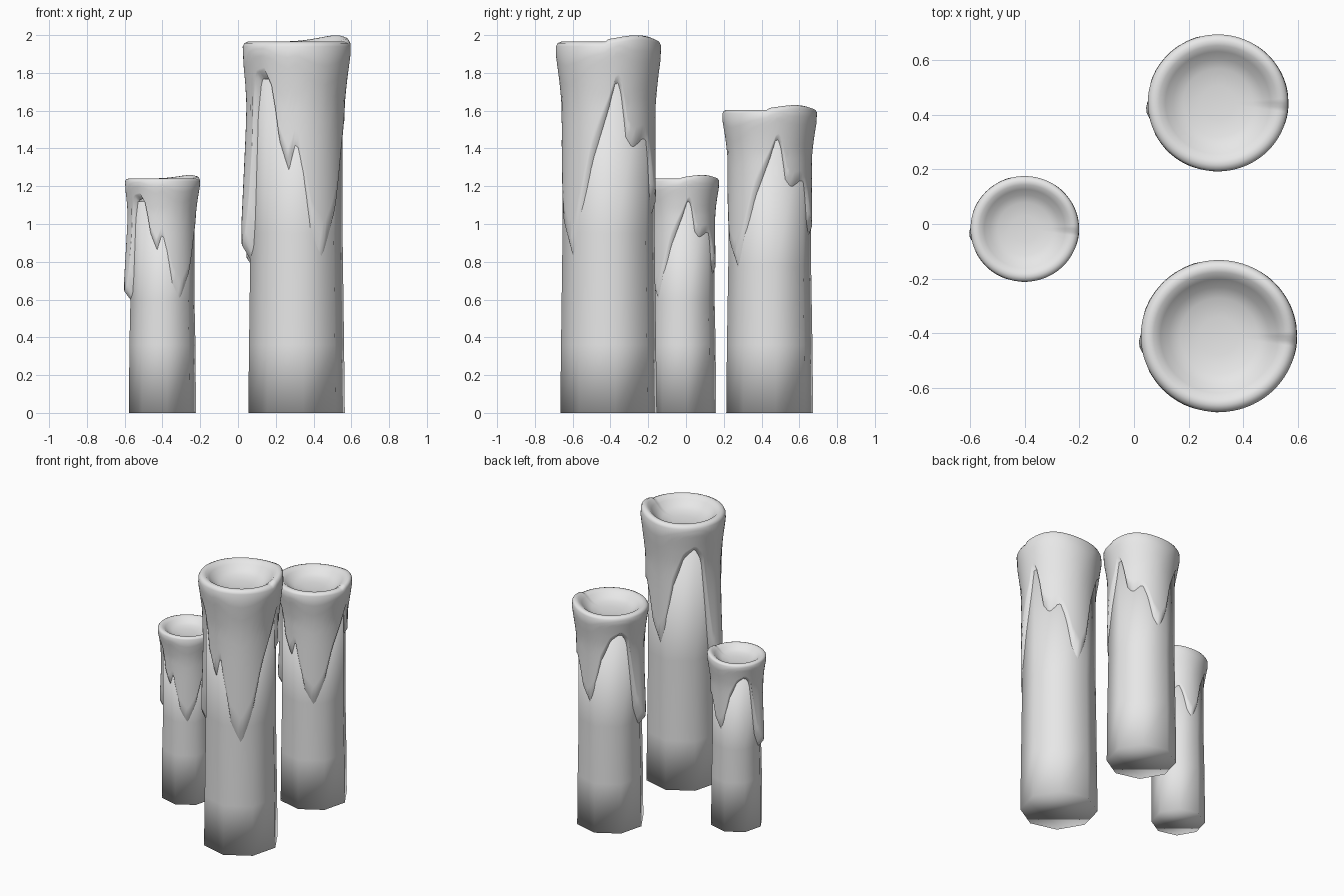
import bpy, bmesh
from math import sin, cos, radians, exp

cube = bpy.data.objects.get("Cube")
if cube:
    bpy.data.objects.remove(cube)

wax = bpy.data.materials.new("pale_wax")
wax.use_nodes = True
wax.diffuse_color = (0.8, 0.8, 0.8, 1)
wax.node_tree.nodes["Principled BSDF"].inputs["Base Color"].default_value = (0.8, 0.8, 0.8, 1)

COLUMNS = 90
# Lower edge of the melted wax: angle in degrees, height
DRIPS = [(2, 1.64), (7, 1.74), (13, 1.76), (18, 1.68), (23, 1.48), (34, 1.42),
         (50, 1.44), (62, 1.34), (72, 1.15), (84, 1.05), (95, 1.15), (108, 1.5),
         (125, 1.72), (142, 1.78), (155, 1.7), (163, 1.4), (172, 1.0), (186, .78),
         (198, .9), (208, 1.6), (217, 1.78), (232, 1.8), (241, 1.7), (247, 1.45),
         (260, 1.29), (270, 1.44), (279, 1.2), (288, .96), (305, .82), (322, 1.0),
         (338, 1.35), (350, 1.5), (362, 1.64)]
# Outer radius of the melted wax by height
WALL = [(.6, .25), (1.0, .254), (1.5, .25), (1.65, .252), (1.78, .266), (1.9, .283), (1.94, .281)]
# Rolled rim and the dished top: radius, height
RIM = [(.272, 1.957), (.255, 1.965), (.235, 1.962), (.21, 1.94), (.18, 1.91), (.14, 1.89), (.07, 1.88)]


def lookup(table, x):
    """Straight-line interpolation in a table of pairs."""
    if x <= table[0][0]:
        return table[0][1]
    for (a, va), (b, vb) in zip(table, table[1:]):
        if x <= b:
            return va + (vb - va) * (x - a) / (b - a)
    return table[-1][1]


def ring(bm, points):
    return [bm.verts.new(p) for p in points]


def bridge(bm, lower, upper):
    n = len(lower)
    for i in range(n):
        j = (i + 1) % n
        bm.faces.new((lower[i], lower[j], upper[j], upper[i]))


def finish(bm, name, location):
    bmesh.ops.recalc_face_normals(bm, faces=bm.faces)
    mesh = bpy.data.meshes.new(name)
    bm.to_mesh(mesh)
    bm.free()
    mesh.materials.append(wax)
    mesh.shade_smooth()
    obj = bpy.data.objects.new(name, mesh)
    obj.location = location
    bpy.context.collection.objects.link(obj)


def polar(deg, r, z):
    return (r * cos(radians(deg)), r * sin(radians(deg)), z)


def candle_body(name, location, width, top):
    """Eight-sided stick, slightly wider at the foot."""
    bm = bmesh.new()
    rings = [ring(bm, [polar(8 + 45 * k, r * width, z) for k in range(8)])
             for r, z in ((.258, 0), (.254, .36), (.246, top * .5), (.246, top * .93))]
    for lower, upper in zip(rings, rings[1:]):
        bridge(bm, lower, upper)
    bm.faces.new(rings[0])
    bm.faces.new(rings[-1])
    finish(bm, name, location)


def melted_wax(name, location, width, stretch, lift):
    """Shell with hanging drips, a rolled rim and a dished top."""
    bm = bmesh.new()
    columns = []
    for k in range(COLUMNS):
        deg = 360 * k / COLUMNS
        edge = lookup(DRIPS, deg if deg >= 2 else deg + 360) - .025
        curl = edge + .04 + .07 * max(0, 1.8 - edge)
        heavy = exp(-((deg - 186) / 15) ** 2)
        bump = .035 * exp(-((deg - 36) / 38) ** 2)
        column = [polar(deg, .222, edge)]
        for i in range(11):
            z = curl + (1.94 - curl) * i / 10
            r = lookup(WALL, z) + .035 * heavy * min(1, max(0, (1.9 - z) / .9))
            column.append(polar(deg, r, z + bump * max(0, (z - 1.8) / .14)))
        for r, z in RIM:
            column.append(polar(deg, r, z + bump * max(0, (r - .16) / .1) ** .5 * min(1, r / .25)))
        columns.append([(x * width * 1.015, y * width * .99, z * stretch + lift)
                        for x, y, z in column])
    rings = [ring(bm, points) for points in zip(*columns)]
    for lower, upper in zip(rings, rings[1:]):
        bridge(bm, lower, upper)
    centre = bm.verts.new((0, 0, 1.877 * stretch + lift))
    for a, b in zip(rings[-1], rings[-1][1:] + rings[-1][:1]):
        bm.faces.new((a, b, centre))
    finish(bm, name, location)


# Candle: position, width factor, drip stretch and lift
for size, x, y, width, stretch, lift in (("tall", .31, -.41, 1, 1, 0),
                                         ("middle", .307, .443, .9, .73, .17),
                                         ("short", -.4, -.018, .695, .555, .15)):
    candle_body(size + "_candle_body", (x, y, 0), width, 1.9 * stretch + lift)
    melted_wax(size + "_candle_melted_wax", (x, y, 0), width, stretch, lift)
